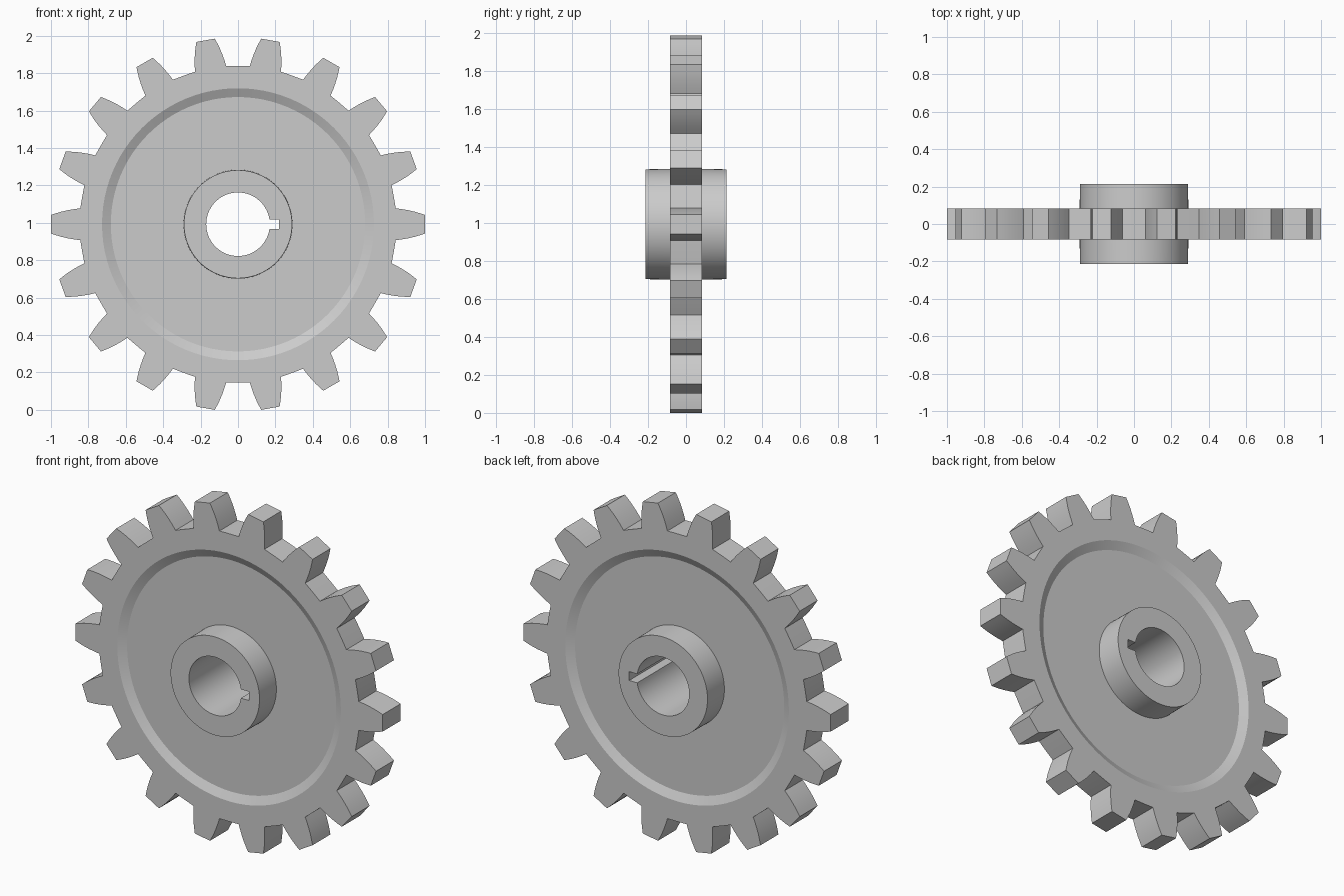
import bpy, bmesh
from math import cos, sin, pi, asin, tau

if "Cube" in bpy.data.objects:
    bpy.data.objects.remove(bpy.data.objects["Cube"])

TEETH, SEG = 18, 96
HALF_T, WEB_Y, HUB_Y = 0.083, 0.059, 0.213   # half thicknesses of rim, web, hub
BORE, KEY_X, KEY_H = 0.17, 0.22, 0.026

bm = bmesh.new()


def circle_pts(r):
    return [(r * cos(tau * i / SEG), r * sin(tau * i / SEG)) for i in range(SEG)]


def tooth_pts():
    # half flank: (along tooth axis, half width), root to tip
    flank = [(0.843, 0.085), (0.875, 0.081), (0.91, 0.075), (0.945, 0.067),
             (0.975, 0.058), (0.9987, 0.05)]
    prof = [(x, -w) for x, w in flank] + [(x, w) for x, w in reversed(flank)]
    pts = []
    for k in range(TEETH):
        a = tau * k / TEETH
        pts += [(x * cos(a) - w * sin(a), x * sin(a) + w * cos(a)) for x, w in prof]
        m = a + pi / TEETH
        pts += [(0.846 * cos(m + d), 0.846 * sin(m + d)) for d in (-0.03, 0.03)]
    return pts


def bore_pts():
    a0 = asin(KEY_H / BORE)
    n = 64
    arc = [a0 + (tau - 2 * a0) * i / n for i in range(n + 1)]
    return [(BORE * cos(a), BORE * sin(a)) for a in arc] + [(KEY_X, -KEY_H), (KEY_X, KEY_H)]


def loop(pts, y):
    vs = [bm.verts.new((x, y, z)) for x, z in pts]
    return vs, [bm.edges.new((vs[i - 1], vs[i])) for i in range(len(vs))]


def wall(a, b):
    for i in range(len(a[0])):
        bm.faces.new((a[0][i - 1], a[0][i], b[0][i], b[0][i - 1]))


def flat(a, b, s):
    bmesh.ops.triangle_fill(bm, edges=a[1] + b[1], use_beauty=True, normal=(0, s, 0))


# each side: toothed rim face, sloped recess, web, hub wall, hub end face
sides = []
for s in (-1, 1):
    teeth = loop(tooth_pts(), s * HALF_T)
    lip = loop(circle_pts(0.727), s * HALF_T)
    web = loop(circle_pts(0.68), s * WEB_Y)
    hub_base = loop(circle_pts(0.291), s * WEB_Y)
    hub_end = loop(circle_pts(0.289), s * HUB_Y)
    bore = loop(bore_pts(), s * HUB_Y)
    flat(teeth, lip, s)
    wall(lip, web)
    flat(web, hub_base, s)
    wall(hub_base, hub_end)
    flat(hub_end, bore, s)
    sides.append((teeth, bore))

# tooth flanks and keyed bore join the two sides
wall(sides[0][0], sides[1][0])
wall(sides[0][1], sides[1][1])

# merge flat triangles, stand the gear on the ground
bmesh.ops.recalc_face_normals(bm, faces=bm.faces[:])
low = min(v.co.z for v in bm.verts)
bmesh.ops.translate(bm, verts=bm.verts[:], vec=(0, 0, -low))

mesh = bpy.data.meshes.new("gear_wheel")
bm.to_mesh(mesh)
bm.free()
gear = bpy.data.objects.new("gear_wheel", mesh)
bpy.context.collection.objects.link(gear)
bpy.context.view_layer.objects.active = gear
gear.select_set(True)
bpy.ops.object.shade_smooth_by_angle(angle=0.35)
